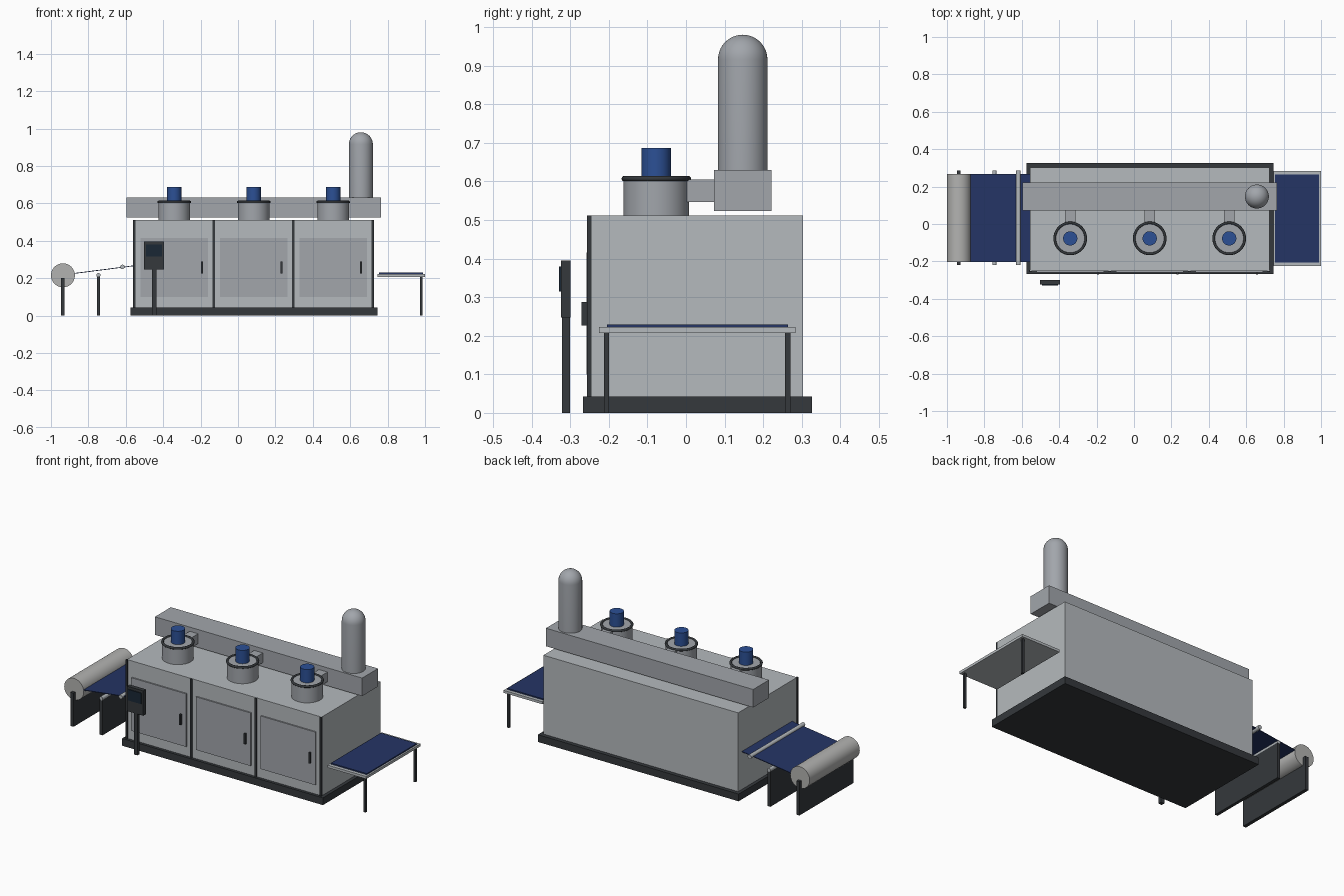
import bpy, math

if "Cube" in bpy.data.objects:
    bpy.data.objects.remove(bpy.data.objects["Cube"])


def material(name, rgb):
    m = bpy.data.materials.new(name)
    m.diffuse_color = (*rgb, 1)
    m.use_nodes = True
    m.node_tree.nodes["Principled BSDF"].inputs["Base Color"].default_value = m.diffuse_color
    return m


STEEL = material("light_steel", (0.46, 0.49, 0.51))
DUCT = material("duct_steel", (0.36, 0.38, 0.41))
DARK = material("dark_paint", (0.035, 0.04, 0.045))
BLUE = material("motor_blue", (0.025, 0.08, 0.3))
FABRIC = material("navy_fabric", (0.018, 0.035, 0.13))
SCREEN = material("screen_glass", (0.01, 0.02, 0.035))
ROLL = material("roll_grey", (0.45, 0.45, 0.44))


def finish(name, mat, smooth=False):
    o = bpy.context.object
    o.name = name
    o.data.materials.append(mat)
    if smooth:
        bpy.ops.object.shade_smooth_by_angle(angle=math.radians(40))
    return o


def box(name, x, y, z, mat):
    """Box from (min, max) ranges on each axis."""
    c = [(a + b) / 2 for a, b in (x, y, z)]
    bpy.ops.mesh.primitive_cube_add(size=1, location=c)
    o = bpy.context.object
    o.scale = [b - a for a, b in (x, y, z)]
    bpy.ops.object.transform_apply(location=False, rotation=False, scale=True)
    return finish(name, mat)


def drum(name, x, y, z0, z1, r, mat):
    """Upright cylinder."""
    bpy.ops.mesh.primitive_cylinder_add(vertices=48, radius=r, depth=z1 - z0,
                                        location=(x, y, (z0 + z1) / 2))
    return finish(name, mat, True)


def roller(name, x, z, r, y0, y1, mat):
    """Cylinder lying along y."""
    bpy.ops.mesh.primitive_cylinder_add(vertices=48, radius=r, depth=y1 - y0,
                                        location=(x, (y0 + y1) / 2, z),
                                        rotation=(math.pi / 2, 0, 0))
    return finish(name, mat, True)


# Oven body on its plinth
box("plinth", (-0.575, 0.745), (-0.267, 0.327), (0, 0.043), DARK)
box("oven_body", (-0.555, 0.725), (-0.25, 0.303), (0.043, 0.511), STEEL)

# Dark seams between the sections
PITCH = 0.425
for i in range(4):
    x = -0.555 + i * PITCH
    box(f"seam_{i + 1}", (x - 0.006, x + 0.006), (-0.257, -0.245), (0.043, 0.511), DARK)

# Three sections: door, handle, fan and branch duct
FAN_Y = -0.077
for i in range(3):
    x = -0.341 + i * PITCH
    n = i + 1
    box(f"door_{n}", (x - 0.18, x + 0.18), (-0.258, -0.245), (0.1, 0.415), DUCT)
    box(f"door_handle_{n}", (x + 0.143, x + 0.153), (-0.271, -0.256), (0.226, 0.288), DARK)
    drum(f"fan_housing_{n}", x, FAN_Y, 0.508, 0.608, 0.085, DUCT)
    bpy.ops.mesh.primitive_torus_add(major_segments=48, minor_segments=12, major_radius=0.083,
                                     minor_radius=0.007, location=(x, FAN_Y, 0.607))
    finish(f"fan_rim_{n}", DARK, True)
    drum(f"fan_motor_{n}", x, FAN_Y, 0.6, 0.687, 0.038, BLUE)
    box(f"branch_duct_{n}", (x - 0.028, x + 0.028), (-0.01, 0.08), (0.547, 0.605), DUCT)

# Main exhaust duct and domed stack (lathe-style profile)
box("main_duct", (-0.597, 0.765), (0.073, 0.222), (0.523, 0.63), DUCT)
R, SEG = 0.064, 48
profile = [(R, 0.625)] + [(R * math.cos(a), 0.916 + R * math.sin(a))
                          for a in (math.pi / 2 * k / 10 for k in range(10))]
verts = [(r * math.cos(2 * math.pi * s / SEG), r * math.sin(2 * math.pi * s / SEG), z)
         for r, z in profile for s in range(SEG)]
faces = [(k * SEG + s, k * SEG + (s + 1) % SEG, (k + 1) * SEG + (s + 1) % SEG, (k + 1) * SEG + s)
         for k in range(len(profile) - 1) for s in range(SEG)]
verts.append((0, 0, 0.98))
last = (len(profile) - 1) * SEG
faces += [(last + s, last + (s + 1) % SEG, len(verts) - 1) for s in range(SEG)]
faces.append(tuple(reversed(range(SEG))))
mesh = bpy.data.meshes.new("exhaust_stack")
mesh.from_pydata(verts, [], faces)
stack = bpy.data.objects.new("exhaust_stack", mesh)
stack.location = (0.657, 0.147, 0)
bpy.context.collection.objects.link(stack)
bpy.ops.object.select_all(action='DESELECT')
stack.select_set(True)
bpy.context.view_layer.objects.active = stack
finish("exhaust_stack", DUCT, True)

# Control panel on a post
box("control_post", (-0.459, -0.436), (-0.321, -0.301), (0, 0.26), DARK)
box("control_box", (-0.502, -0.396), (-0.324, -0.299), (0.247, 0.395), DARK)
box("control_screen", (-0.492, -0.406), (-0.329, -0.322), (0.315, 0.38), SCREEN)

# Infeed: fabric roll, supports, guide rollers and fabric web
box("roll_support", (-0.947, -0.927), (-0.22, 0.287), (0, 0.2), DARK)
roller("fabric_roll", -0.936, 0.215, 0.064, -0.203, 0.267, ROLL)
box("guide_support", (-0.755, -0.737), (-0.22, 0.287), (0, 0.21), DARK)
roller("guide_roller_low", -0.746, 0.216, 0.011, -0.22, 0.287, STEEL)
roller("guide_roller_high", -0.618, 0.26, 0.012, -0.22, 0.287, STEEL)
x0, z0, x1, z1 = -0.885, 0.224, -0.55, 0.267
web = box("fabric_web", (-math.hypot(x1 - x0, z1 - z0) / 2, math.hypot(x1 - x0, z1 - z0) / 2),
          (-0.203, 0.267), (-0.002, 0.002), FABRIC)
web.location.x, web.location.z = (x0 + x1) / 2, (z0 + z1) / 2
web.rotation_euler.y = -math.atan2(z1 - z0, x1 - x0)

# Outfeed table with fabric and two legs
box("outfeed_table", (0.745, 1.0), (-0.225, 0.284), (0.207, 0.222), STEEL)
box("outfeed_fabric", (0.755, 0.99), (-0.205, 0.264), (0.221, 0.229), FABRIC)
for side, y in (("front", -0.206), ("back", 0.264)):
    box(f"table_leg_{side}", (0.973, 0.987), (y - 0.007, y + 0.007), (0, 0.21), DARK)
